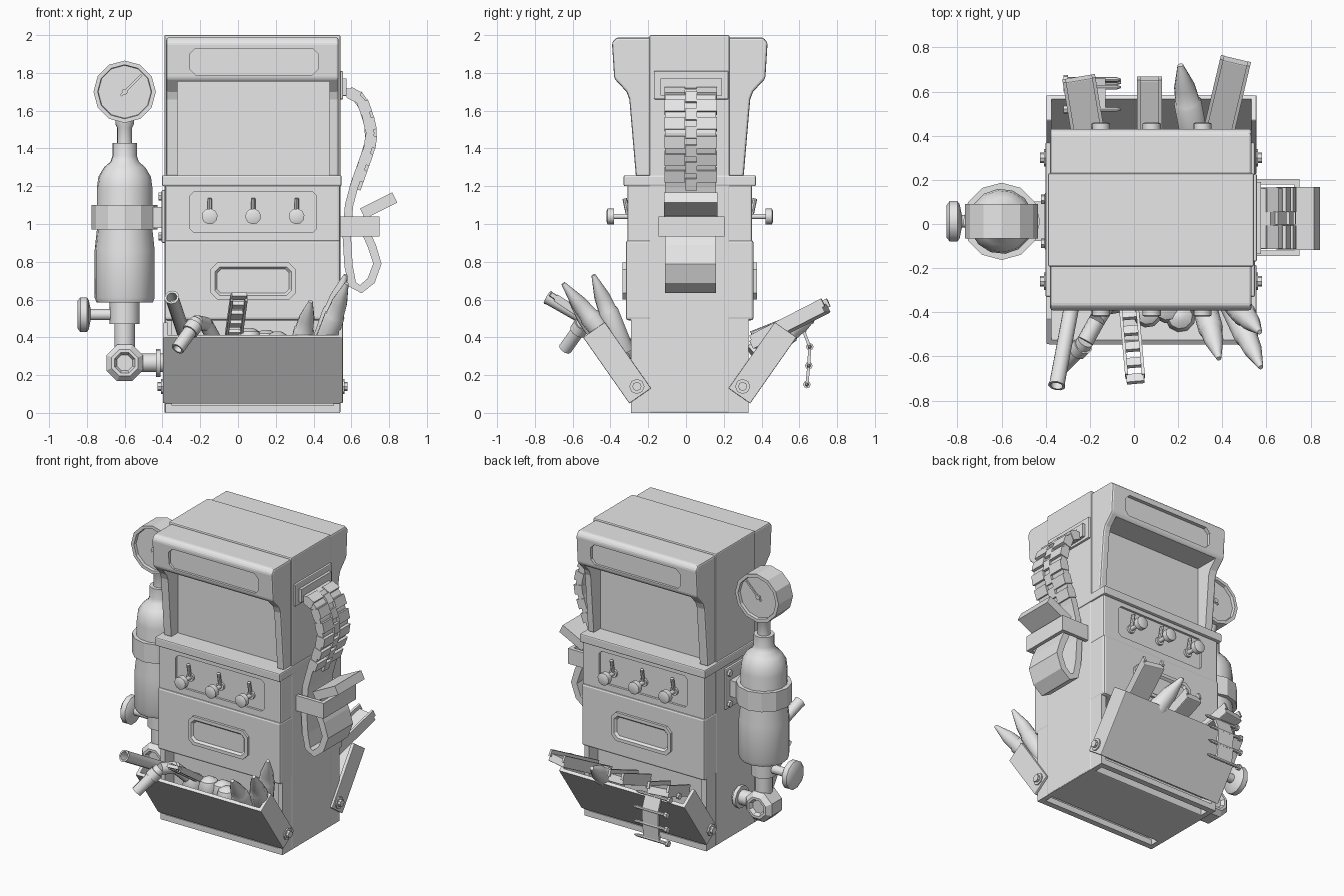
import bpy, bmesh, math
from mathutils import Vector

CX, CY = 0.077, 0.02
mat = bpy.data.materials.new("plain grey")
mat.diffuse_color = (0.8, 0.8, 0.8, 1)


def loft(name, rings, smooth=False, bevel=0, closed=False):
    """Skin a list of equal rings, capping or joining the ends."""
    bm = bmesh.new()
    vs = [[bm.verts.new(p) for p in r] for r in rings]
    n = len(vs[0])
    pairs = list(zip(vs, vs[1:] + vs[:1])) if closed else list(zip(vs, vs[1:]))
    for a, b in pairs:
        for i in range(n):
            j = (i + 1) % n
            bm.faces.new((a[i], a[j], b[j], b[i]))
    if not closed:
        bm.faces.new(vs[0])
        bm.faces.new(vs[-1])
    bmesh.ops.recalc_face_normals(bm, faces=bm.faces)
    me = bpy.data.meshes.new(name)
    bm.to_mesh(me)
    bm.free()
    ob = bpy.data.objects.new(name, me)
    bpy.context.collection.objects.link(ob)
    me.materials.append(mat)
    if bevel:
        m = ob.modifiers.new("bevel", 'BEVEL')
        m.width, m.segments, m.limit_method = bevel, 2, 'ANGLE'
    if smooth:
        bpy.ops.object.select_all(action='DESELECT')
        ob.select_set(True)
        bpy.context.view_layer.objects.active = ob
        bpy.ops.object.shade_smooth_by_angle(angle=math.radians(40))
    return ob


def box(name, x0, x1, y0, y1, z0, z1, bevel=0):
    return loft(name, [[(x0, y0, z), (x1, y0, z), (x1, y1, z), (x0, y1, z)] for z in (z0, z1)], bevel=bevel)


def prism_x(name, pts, x0, x1, bevel=0):
    return loft(name, [[(x, y, z) for y, z in pts] for x in (x0, x1)], bevel=bevel)


def turned(name, p, d, prof, sides=12, smooth=True, turn=0.0):
    """Turned shape: prof holds (distance, radius) along direction d."""
    p, d = Vector(p), Vector(d).normalized()
    u = d.orthogonal().normalized()
    v = d.cross(u)
    ang = [2 * math.pi * (i + turn) / sides for i in range(sides)]
    return loft(name, [[p + d * t + (u * math.cos(a) + v * math.sin(a)) * r for a in ang]
                       for t, r in prof], smooth)


def rod(name, p, q, r, sides=10):
    d = Vector(q) - Vector(p)
    return turned(name, p, d, [(0, r), (d.length, r)], sides)


def beam(name, p, q, w, t, bevel=0):
    """Bar from p to q: w wide sideways, t thick."""
    p, q = Vector(p), Vector(q)
    d = (q - p).normalized()
    s = d.cross(Vector((0, 0, 1))).normalized()
    n = s.cross(d)
    return loft(name, [[c + s * a * w / 2 + n * b * t / 2 for a, b in
                        ((-1, -1), (1, -1), (1, 1), (-1, 1))] for c in (p, q)], bevel=bevel)


def panel(name, side, x0, x1, z0, z1, ch, levels):
    """Chamfered plate facing +-y; levels are (inset, distance from centre)."""
    rings = []
    for i, d in levels:
        a, b, c, e = x0 + i, x1 - i, z0 + i, z1 - i
        k = ch - 0.4 * i
        rings.append([(x, CY + side * d, z) for x, z in
                      ((a + k, c), (b - k, c), (b, c + k), (b, e - k), (b - k, e), (a + k, e), (a, e - k), (a, c + k))])
    return loft(name, rings)


def cut(ob, cutter):
    m = ob.modifiers.new("cut", 'BOOLEAN')
    m.operation, m.object, m.solver = 'DIFFERENCE', cutter, 'EXACT'
    cutter.hide_render = True
    cutter.hide_viewport = True


# cabinet head with cheeks and overhanging hoods
half = [(0.285, 1.25), (0.32, 1.66), (0.335, 1.70), (0.40, 1.77), (0.412, 1.96), (0.39, 1.987)]
prof = [(CY + d, z) for d, z in half] + [(CY - d, z) for d, z in reversed(half)]
head = prism_x("head", prof, -0.38, 0.533, bevel=0.012)
box("column", -0.39, 0.543, CY - 0.213, CY + 0.21, 0.0, 2.0, bevel=0.008)
box("ledge", -0.402, 0.548, CY - 0.35, CY + 0.35, 1.2, 1.258, bevel=0.008)
upper = box("upper_body", -0.385, 0.54, CY - 0.33, CY + 0.33, 0.90, 1.21, bevel=0.012)
box("lower_body", -0.388, 0.542, CY - 0.338, CY + 0.338, 0.49, 0.915, bevel=0.014)
# base: side plates and sills around open pockets
for x in (-0.385, 0.505):
    box("base_side", x, x + 0.035, CY - 0.31, CY + 0.31, 0, 0.5)

for s in (-1, 1):
    # screen recess, sign recess and control recess
    a, b = sorted((CY + s * 0.215, CY + s * 0.6))
    cut(head, box("screen_cutter", -0.32, 0.485, a, b, 1.24, 1.755))
    cut(head, panel("sign_cutter", s, -0.255, 0.425, 1.79, 1.93, 0.03, [(0, 0.385), (0, 0.5)]))
    cut(upper, panel("control_cutter", s, -0.255, 0.415, 0.955, 1.17, 0.02, [(0, 0.315), (0, 0.5)]))
    panel("hatch_frame", s, -0.145, 0.305, 0.60, 0.795, 0.035,
          [(0, 0.33), (0, 0.355), (0.022, 0.355), (0.034, 0.341)])
    a, b = sorted((CY + s * 0.27, CY + s * 0.31))
    box("base_sill", -0.38, 0.535, a, b, 0, 0.04)
    # knobs with small levers
    for x in (-0.15, 0.08, 0.31):
        turned("knob", (x, CY + s * 0.31, 1.04), (0, s, 0),
               [(0, 0.028), (0.02, 0.028), (0.02, 0.014), (0.09, 0.014), (0.09, 0.042), (0.125, 0.042), (0.13, 0.03)], 10)
        rod("knob_lever", (x, CY + s * 0.325, 1.04), (x, CY + s * 0.345, 1.135), 0.012, 8)

    # tilted tray
    def T(u, v):
        """u runs up the tray, v from the outer panel inwards."""
        return (CY + s * (0.32 + 0.245 * u - 0.115 * v), 0.05 + 0.35 * u + 0.08 * v)
    strip = lambda u0, u1, v0, v1: [T(u0, v0), T(u1, v0), T(u1, v1), T(u0, v1)]
    prism_x("tray_panel", strip(0, 1, 0, 0.16), -0.385, 0.54)
    prism_x("tray_floor", strip(0, 0.06, 0, 1), -0.385, 0.54)
    for x in (-0.397, 0.531):
        prism_x("tray_cheek", strip(0, 1, 0, 1), x, x + 0.024, bevel=0.004)
    for x, d in ((-0.39, -1), (0.545, 1)):
        turned("pivot_bolt", (x, CY + s * 0.28, 0.14), (d, 0, 0),
               [(0, 0.04), (0.018, 0.04), (0.018, 0.024), (0.035, 0.024)], 8, False)

# pressure tank, turned around a vertical axis
TX, TY = -0.6, 0.012
turned("tank", (TX, TY, 0), (0, 0, 1),
       [(0.33, 0.055), (0.47, 0.055), (0.47, 0.08), (0.585, 0.08), (0.585, 0.15), (0.61, 0.16), (0.86, 0.16),
        (0.97, 0.148), (1.19, 0.148), (1.25, 0.14), (1.30, 0.11), (1.33, 0.075), (1.36, 0.065), (1.43, 0.065),
        (1.43, 0.04), (1.51, 0.04), (1.53, 0.05), (1.56, 0.05)], 14)
turned("tank_strap", (TX, TY, 0.97), (0, 0, 1), [(0, 0.175), (0.13, 0.175)], 12, False, 0.5)
box("strap_arm", -0.46, -0.38, TY - 0.09, TY + 0.09, 0.98, 1.09)
box("strap_plate", -0.405, -0.38, TY - 0.13, TY + 0.13, 0.9, 1.18, bevel=0.008)
for y in (-0.1, 0.1):
    for z in (0.935, 1.145):
        turned("plate_bolt", (-0.4, TY + y, z), (-1, 0, 0), [(0, 0.022), (0.022, 0.022)], 6, False)
# gauge with sunken dials and needles
turned("gauge", (TX, TY - 0.078, 1.70), (0, 1, 0),
       [(0.02, 0.14), (0, 0.143), (0, 0.165), (0.156, 0.165), (0.156, 0.143), (0.136, 0.14)], 12, False, 0.5)
for s in (-1, 1):
    y = TY + s * 0.062
    beam("gauge_needle", (TX - 0.02, y, 1.68), (TX + 0.09, y, 1.79), 0.008, 0.012)
    turned("needle_hub", (TX, y, 1.70), (0, s, 0), [(-0.01, 0.016), (0.008, 0.016)], 8)
# elbow valve, side wheel and feed pipe
turned("valve_elbow", (TX, TY - 0.085, 0.265), (0, 1, 0),
       [(0.025, 0.045), (0, 0.058), (0, 0.075), (0.03, 0.105), (0.14, 0.105), (0.17, 0.075), (0.17, 0.058), (0.145, 0.045)],
       8, False, 0.5)
turned("feed_pipe", (-0.52, TY, 0.265), (1, 0, 0),
       [(0, 0.05), (0.085, 0.05), (0.085, 0.075), (0.11, 0.075), (0.11, 0.05), (0.15, 0.05)], 10)
turned("valve_wheel", (-0.66, TY, 0.52), (-1, 0, 0),
       [(0, 0.03), (0.12, 0.03), (0.13, 0.08), (0.14, 0.095), (0.175, 0.095), (0.19, 0.075)], 12)

# belt on the right side: feed slot, buckle and looped strip
box("feed_slot", 0.53, 0.557, -0.17, 0.225, 1.66, 1.81, bevel=0.006)
box("feed_mouth", 0.55, 0.575, -0.135, 0.19, 1.68, 1.77)
for y in (-0.145, 0.18):
    box("buckle_side", 0.53, 0.75, y, y + 0.025, 0.935, 1.04)
box("buckle_front", 0.725, 0.75, -0.145, 0.205, 0.935, 1.04)
path = [(0.54, 1.70), (0.61, 1.695), (0.65, 1.65), (0.68, 1.57), (0.70, 1.48), (0.69, 1.41), (0.655, 1.31),
        (0.615, 1.2), (0.588, 1.1), (0.575, 0.95), (0.585, 0.78), (0.605, 0.68), (0.65, 0.655), (0.705, 0.70),
        (0.738, 0.79), (0.71, 0.88), (0.67, 0.97), (0.685, 1.06), (0.83, 1.135)]
P = [Vector((x, 0, z)) for x, z in path]
rings = []
for i, p in enumerate(P):
    d = (P[min(i + 1, len(P) - 1)] - P[max(i - 1, 0)]).normalized()
    n = Vector((d.z, 0, -d.x)) * 0.022
    rings.append([p + n * k + Vector((0, y, 0)) for k, y in ((-1, -0.11), (1, -0.11), (1, 0.16), (-1, 0.16))])
loft("belt", rings)
beam("belt_tip", (0.66, 0.025, 1.055), (0.83, 0.025, 1.14), 0.285, 0.06)


def along(t):
    for a, b in zip(P, P[1:]):
        l = (b - a).length
        if t <= l:
            return a.lerp(b, t / l)
        t -= l
    return P[-1]


# raised links, the middle row staggered
for k in range(6):
    for y, w, o in ((-0.06, 0.108, 0), (0.027, 0.06, 0.045), (0.11, 0.11, 0)):
        a, b = along(0.04 + k * 0.093 + o), along(0.105 + k * 0.093 + o)
        off = Vector((0.008, y, 0))
        beam("belt_link", a + off, b + off, w, 0.062)


# goods in the trays
def shell(tip, base, r=0.056):
    d = Vector(tip) - Vector(base)
    L = d.length
    turned("shell", base, d, [(0, r), (L * 0.52, r), (L * 0.54, r * 0.88), (L * 0.72, r * 0.76), (L * 0.92, r * 0.36), (L, r * 0.2)], 10)


shell((0.385, -0.61, 0.59), (0.31, -0.34, 0.27))
shell((0.575, -0.65, 0.685), (0.44, -0.36, 0.32))
shell((0.57, -0.49, 0.73), (0.43, -0.33, 0.33))
shell((0.21, 0.72, 0.56), (0.28, 0.36, 0.30), 0.065)
turned("open_pipe", (-0.28, -0.36, 0.40), (-0.07, -0.37, 0.21),
       [(0, 0.036), (0.42, 0.036), (0.435, 0.04), (0.435, 0.028), (0.36, 0.026)], 10)
# bent pipe with collared mouth
bend = [(-0.12, -0.36, 0.38), (-0.17, -0.44, 0.47), (-0.22, -0.53, 0.48), (-0.25, -0.575, 0.44)]
for a, b in zip(bend, bend[1:]):
    rod("bent_pipe", a, b, 0.038)
turned("bent_pipe_mouth", (-0.23, -0.55, 0.465), (-0.1, -0.1, -0.14),
       [(0, 0.045), (0.05, 0.045), (0.05, 0.036), (0.18, 0.036), (0.18, 0.025), (0.14, 0.022)], 10)
# open frame with rungs
for x in (-0.038, 0.038):
    beam("frame_rail", (-0.025 + x, -0.36, 0.39), (0.005 + x, -0.69, 0.61), 0.014, 0.04)
for k in range(5):
    t = 0.1 + 0.22 * k
    beam("frame_rung", (-0.025 + 0.03 * t, -0.36 - 0.33 * t, 0.39 + 0.22 * t),
         (-0.022 + 0.03 * t, -0.395 - 0.33 * t, 0.413 + 0.22 * t), 0.08, 0.022)
for x, y, z in ((0.06, -0.40, 0.38), (0.15, -0.38, 0.37), (-0.1, -0.34, 0.34), (0.21, -0.42, 0.36)):
    turned("round_ware", (x, y, z - 0.07), (0, 0, 1), [(0, 0.02), (0.02, 0.055), (0.07, 0.07), (0.12, 0.055), (0.14, 0.02)], 10)
# rear tray goods: long cases and a channel
for a, b, w in (((-0.2, 0.36, 0.38), (-0.25, 0.66, 0.50), 0.15), ((0.07, 0.36, 0.38), (0.07, 0.66, 0.50), 0.115),
                ((0.37, 0.36, 0.36), (0.46, 0.74, 0.555), 0.14)):
    beam("long_case", a, b, w, 0.05, bevel=0.005)
    a, b = Vector(a), Vector(b)
    side = (b - a).cross(Vector((0, 0, 1))).normalized()
    for k in (-1, 1):
        o = side * k * (w / 2 - 0.008) + Vector((0, 0, 0.03))
        beam("case_lip", a + o, b + o, 0.016, 0.045)
# hanging strip with cross pins
hang = [(0.52, 0.43), (0.62, 0.44), (0.655, 0.35), (0.65, 0.25), (0.64, 0.15)]
for i, (y, z) in enumerate(hang):
    turned("strip_pin", (-0.32, y, z), (1, 0, 0), [(0, 0.02), (0.02, 0.02), (0.02, 0.011), (0.24, 0.011), (0.262, 0.004)], 8)
for (y0, z0), (y1, z1) in zip(hang, hang[1:]):
    d = Vector((0, y1 - y0, z1 - z0)).normalized()
    n = (-d.z * 0.008, d.y * 0.008)
    prism_x("hanging_strip", [(y0 - n[0], z0 - n[1]), (y1 - n[0], z1 - n[1]), (y1 + n[0], z1 + n[1]), (y0 + n[0], z0 + n[1])],
            -0.25, -0.13)
